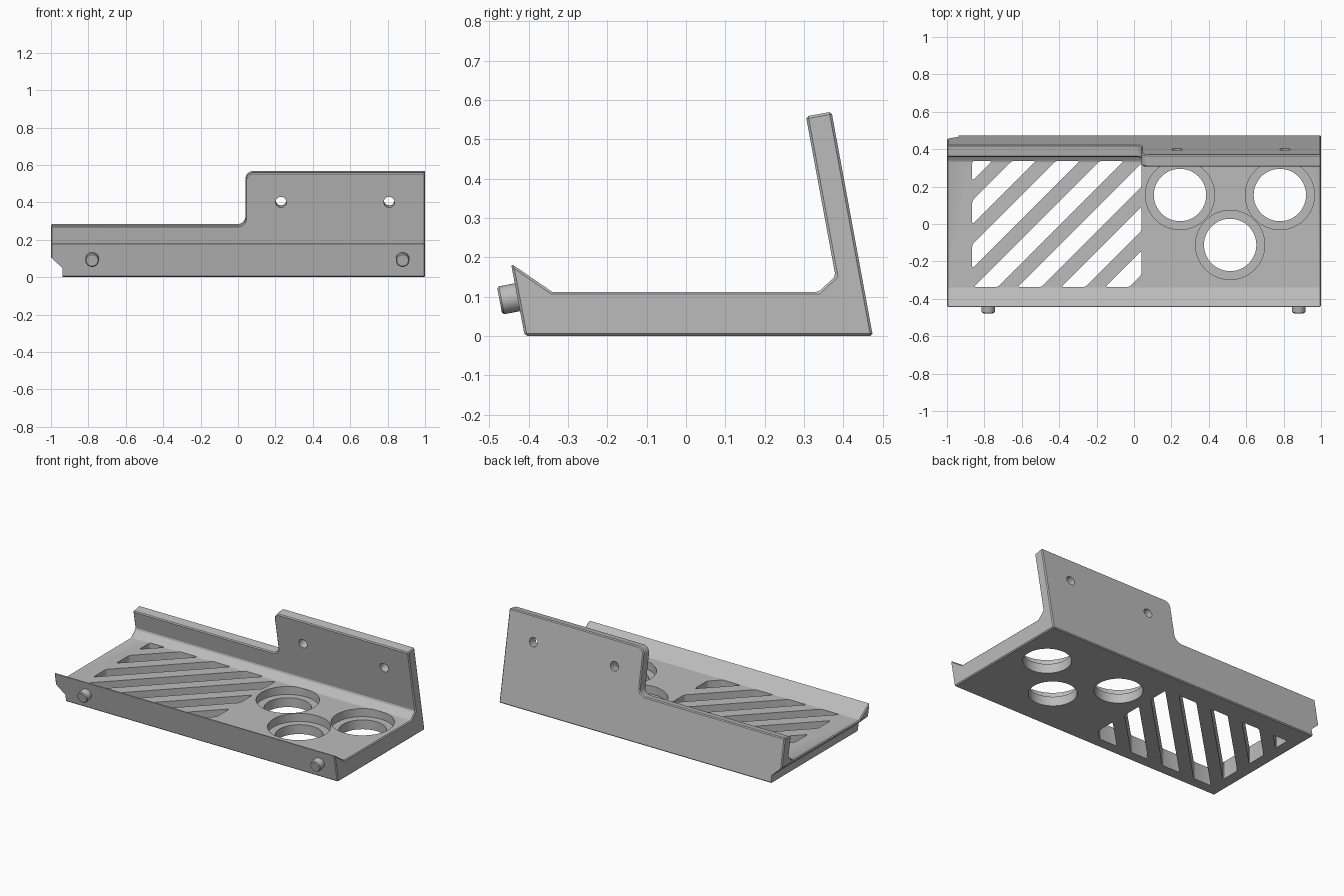
import bpy, bmesh, math
from mathutils import Vector, Matrix

if "Cube" in bpy.data.objects:
    bpy.data.objects.remove(bpy.data.objects["Cube"])

grey = bpy.data.materials.new("plain grey")
grey.diffuse_color = (0.5, 0.5, 0.5, 1)
grey.use_nodes = True
grey.node_tree.nodes["Principled BSDF"].inputs["Base Color"].default_value = grey.diffuse_color

TILT = math.atan2(0.105, 0.57)
UP = Vector((0, -math.sin(TILT), math.cos(TILT)))      # up along the leaning back wall
OUT = Vector((0, math.cos(TILT), math.sin(TILT)))      # out of the back wall
X = Vector((1, 0, 0))
BASE = Vector((0, 0.475, 0))                           # bottom edge of the back wall


def prism(name, points, origin, u, v, w, w0, w1, corner=0):
    """Extrude a 2D outline (in u, v) along w from w0 to w1; optionally round its corners."""
    bm = bmesh.new()
    lo = [bm.verts.new(origin + u * a + v * b + w * w0) for a, b in points]
    hi = [bm.verts.new(origin + u * a + v * b + w * w1) for a, b in points]
    bm.faces.new(lo[::-1])
    bm.faces.new(hi)
    n = len(points)
    sides = []
    for i in range(n):
        j = (i + 1) % n
        bm.faces.new((lo[i], lo[j], hi[j], hi[i]))
        sides.append(bm.edges.get((lo[i], hi[i])))
    if corner:
        bmesh.ops.bevel(bm, geom=sides, offset=corner, segments=4, profile=0.5,
                        affect='EDGES', clamp_overlap=True)
    bmesh.ops.recalc_face_normals(bm, faces=bm.faces)
    me = bpy.data.meshes.new(name)
    bm.to_mesh(me)
    bm.free()
    me.materials.append(grey)
    ob = bpy.data.objects.new(name, me)
    bpy.context.collection.objects.link(ob)
    return ob


def arc(cx, cy, r, a0, a1, n=8):
    return [(cx + r * math.cos(math.radians(a0 + (a1 - a0) * i / n)),
             cy + r * math.sin(math.radians(a0 + (a1 - a0) * i / n))) for i in range(n + 1)]


def circle(cx, cy, r, n=48):
    return arc(cx, cy, r, 0, 360, n)[:-1]


def apply_mods(ob):
    bpy.context.view_layer.objects.active = ob
    for m in list(ob.modifiers):
        bpy.ops.object.modifier_apply(modifier=m.name)


def cut(ob, cutter):
    m = ob.modifiers.new("cut", 'BOOLEAN')
    m.operation, m.solver, m.object = 'DIFFERENCE', 'EXACT', cutter
    apply_mods(ob)
    bpy.data.objects.remove(cutter)


def bevel(ob, width, segments=1):
    m = ob.modifiers.new("bevel", 'BEVEL')
    m.width, m.segments, m.limit_method = width, segments, 'ANGLE'
    m.angle_limit = math.radians(35)
    apply_mods(ob)


def clip(poly, a, b, c):
    """Keep the part of a polygon where a*x + b*y <= c."""
    res = []
    for p, q in zip(poly, poly[1:] + poly[:1]):
        dp, dq = a * p[0] + b * p[1] - c, a * q[0] + b * q[1] - c
        if dp <= 0:
            res.append(p)
        if dp * dq < 0:
            t = dp / (dp - dq)
            res.append((p[0] + t * (q[0] - p[0]), p[1] + t * (q[1] - p[1])))
    return res


Y, Z, O = Vector((0, 1, 0)), Vector((0, 0, 1)), Vector((0, 0, 0))

# Tray: floor, slanted front lip and leaning back wall in one section
section = [(-0.41, 0), (0.475, 0), (0.37, 0.57), (0.305, 0.558),
           (0.38, 0.152), (0.337, 0.112), (-0.34, 0.112), (-0.445, 0.184)]
tray = prism("tray", section, O, Y, Z, X, -1, 1)

# Lower left half of the back wall, with rounded step
r, sx, low, top = 0.043, 0.04, 0.29, 0.5796
step = ([(-1.2, low)] + arc(sx - r, low + r, r, -90, 0)
        + arc(sx + r, top - r, r, 180, 90) + [(sx + r, 0.7), (-1.2, 0.7)])
cut(tray, prism("step_cutter", step, BASE, X, UP, OUT, -0.3, 0.1))
bevel(tray, 0.006)

# Notch under the left end
notch = [(-1.1, -0.1), (-0.937, -0.1), (-0.937, 0.047), (-1, 0.106), (-1.1, 0.2)]
cut(tray, prism("notch_cutter", notch, O, X, Z, Y, -0.7, 0.7))

# Screw holes in the back wall
for x in (0.23, 0.808):
    cut(tray, prism("screw_cutter", circle(x, 0.42, 0.029, 24), BASE, X, UP, OUT, -0.2, 0.1))

# Stepped round holes in the floor
for x, y in ((0.246, 0.155), (0.78, 0.155), (0.514, -0.112)):
    cut(tray, prism("recess_cutter", circle(x, y, 0.185, 64), O, X, Y, Z, 0.06, 0.1125))
    cut(tray, prism("hole_cutter", circle(x, y, 0.14, 64), O, X, Y, Z, -0.1, 0.09))

# Diagonal drain slots, clipped to a rectangle
for i in range(7):
    c = -1.16 + 0.2345 * i
    area = [(-0.865, -0.337), (0.04, -0.337), (0.04, 0.337), (-0.865, 0.337)]
    area = clip(clip(area, 1, -1, c + 0.064), -1, 1, -(c - 0.064))
    cut(tray, prism("slot_cutter", area, O, X, Y, Z, -0.1, 0.114, corner=0.012))

# Round pegs on the front face
front_dir = Vector((0, -0.184, -0.035)).normalized()
front_up = Vector((0, -0.035, 0.184)).normalized()
pegs = []
for x in (-0.78, 0.88):
    peg = prism("peg", circle(x, 0.1, 0.036, 32), Vector((0, -0.41, 0)),
                X, front_up, front_dir, -0.02, 0.046)
    bevel(peg, 0.005)
    pegs.append(peg)

# Smooth round surfaces, keep edges sharp
for ob in [tray] + pegs:
    bpy.ops.object.select_all(action='DESELECT')
    ob.select_set(True)
    bpy.context.view_layer.objects.active = ob
    bpy.ops.object.shade_smooth_by_angle(angle=math.radians(25))
